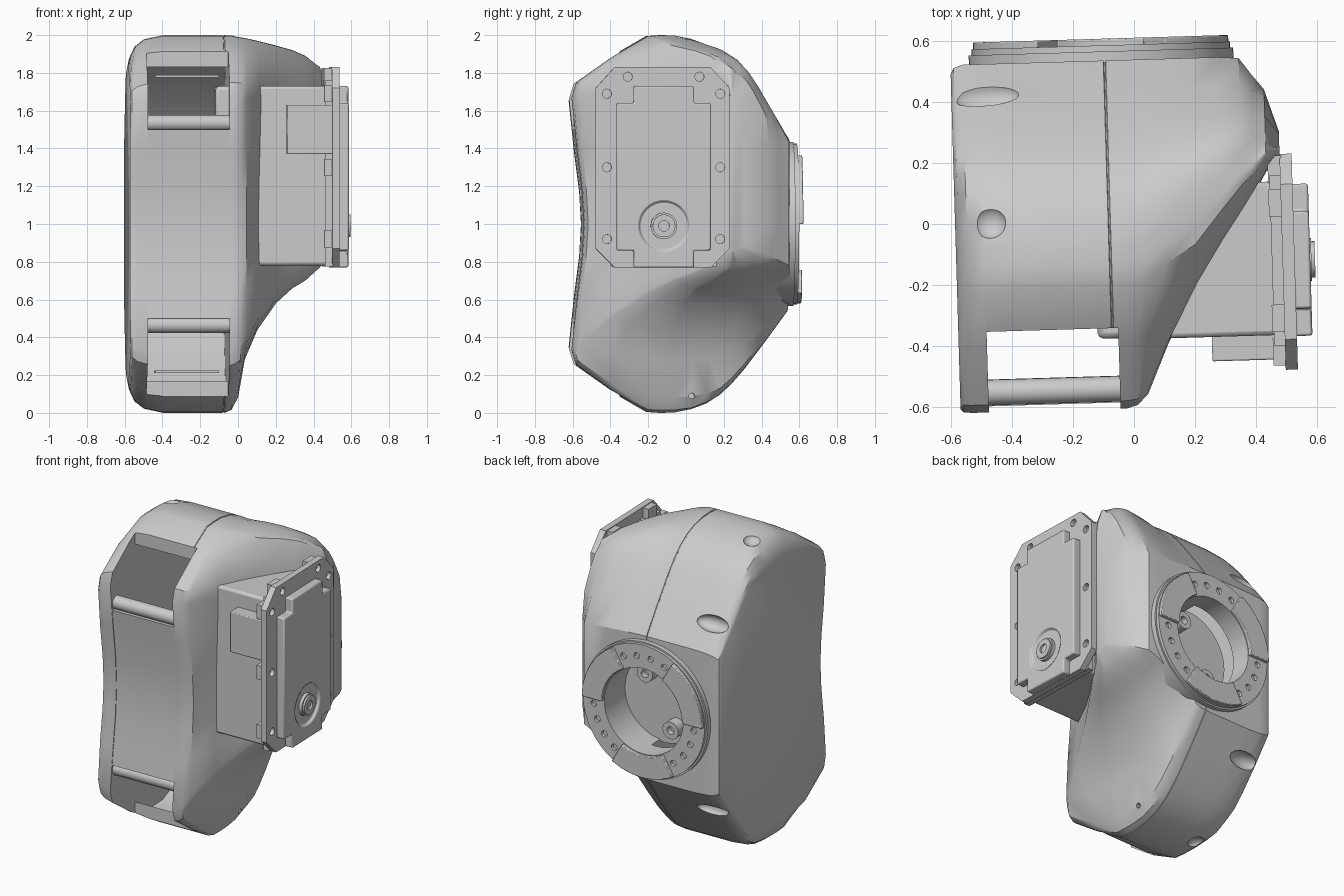
import bpy, bmesh, math
from mathutils import Matrix

if "Cube" in bpy.data.objects:
    bpy.data.objects.remove(bpy.data.objects["Cube"])


def finish(bm, name, bevel=0):
    bmesh.ops.recalc_face_normals(bm, faces=bm.faces[:])
    me = bpy.data.meshes.new(name)
    bm.to_mesh(me)
    bm.free()
    ob = bpy.data.objects.new(name, me)
    bpy.context.collection.objects.link(ob)
    if bevel:
        soften(ob, bevel)
    return ob


def soften(ob, width):
    m = ob.modifiers.new("soft_edges", 'BEVEL')
    m.width, m.segments, m.limit_method = width, 2, 'ANGLE'


def loft(name, rings, bevel=0):
    bm = bmesh.new()
    vs = [[bm.verts.new(p) for p in r] for r in rings]
    n = len(rings[0])
    for a, b in zip(vs, vs[1:]):
        for i in range(n):
            bm.faces.new((a[i], a[(i + 1) % n], b[(i + 1) % n], b[i]))
    bm.faces.new(vs[0])
    bm.faces.new(vs[-1])
    return finish(bm, name, bevel)


def prism(name, pts, axis, a, b, bevel=0):
    # axis x takes (y, z) points, axis y takes (x, z) points
    put = (lambda p, t: (t, *p)) if axis == 'x' else (lambda p, t: (p[0], t, p[1]))
    return loft(name, [[put(p, t) for p in pts] for t in (a, b)], bevel)


def box(name, x, y, z, bevel=0):
    return prism(name, [(y[0], z[0]), (y[1], z[0]), (y[1], z[1]), (y[0], z[1])], 'x', *x, bevel)


def cyl(name, c, r, axis, a, b, bevel=0, n=32):
    turn = [2 * math.pi * i / n for i in range(n)]
    pts = [(c[0] + r * math.cos(t), c[1] + r * math.sin(t)) for t in turn]
    return prism(name, pts, axis, a, b, bevel)


def ellipsoid(name, c, radii):
    bm = bmesh.new()
    mat = Matrix.Translation(c) @ Matrix.Diagonal((*radii, 1))
    bmesh.ops.create_uvsphere(bm, u_segments=24, v_segments=12, radius=1, matrix=mat)
    return finish(bm, name)


def cut(target, cutters):
    for c in cutters:
        c.hide_render = True
        m = target.modifiers.new("cut", 'BOOLEAN')
        m.operation, m.object, m.solver = 'DIFFERENCE', c, 'EXACT'
        bpy.context.view_layer.objects.active = target
        bpy.ops.object.modifier_apply(modifier=m.name)
    for c in cutters:
        bpy.data.objects.remove(c)


# Housing: side profile lofted across x, shrinking toward the motor side
profile = [(-.58, 1.75), (-.39, 1.885), (-.2, 1.995), (-.13, 2), (-.06, 1.998), (.03, 1.98), (.11, 1.95),
           (.18, 1.905), (.24, 1.85), (.31, 1.77), (.42, 1.625), (.54, 1.46), (.54, 1.0)]
lower = [(y, 2 - z) for y, z in profile[-2::-1]]
front = [(-.605, .33), (-.577, .6), (-.55, .82), (-.54, 1), (-.55, 1.18), (-.577, 1.4), (-.605, 1.67)]
profile = profile + lower + front

# x, y front, y back, z bottom, z top
stations = [(-.588, -.592, .51, .17, 1.83), (-.578, -.602, .53, .12, 1.88), (-.55, -.605, .54, .06, 1.94),
            (-.5, -.605, .54, .022, 1.978), (-.4, -.605, .54, 0, 2), (-.085, -.605, .54, 0, 2),
            (-.083, -.599, .534, .006, 1.994), (-.079, -.599, .534, .006, 1.994), (-.077, -.605, .54, 0, 2),
            (-.04, -.605, .54, .015, 1.998), (-.005, -.595, .54, .08, 1.99), (.03, -.56, .54, .28, 1.985),
            (.1, -.40, .54, .44, 1.97), (.2, -.21, .54, .58, 1.945), (.29, -.07, .54, .66, 1.92),
            (.36, .03, .535, .7, 1.89), (.4, .09, .48, .735, 1.86), (.44, .16, .43, .77, 1.83),
            (.485, .21, .29, .85, 1.72)]


def shape(x, y0, y1, z0, z1):
    # halfway between scaling and clipping keeps the sides full
    out = []
    for y, z in profile:
        ys = y0 + (y + .605) / 1.145 * (y1 - y0)
        zs = z0 + z * (1 - z0) if z < 1 else 1 + (z - 1) * (z1 - 1)
        yc, zc = min(max(y, y0), y1), min(max(z, z0), z1)
        out.append((x, (ys + yc) / 2, (zs + zc) / 2))
    return out


housing = loft("housing", [shape(*s) for s in stations])
RC = (-.092, 1.0)
collar = cyl("ring_collar", RC, .435, 'y', .46, .57, 0, 64)

# Open front pocket, rear opening and screw dimples
half = [(-.34, 2.2), (-.34, 1.83), (-.19, 1.93), (-.05, 1.93), (.15, 1.85), (.5, 1.42)]
cavity = [(-.8, 2.2)] + half + [(y, 2 - z) for y, z in reversed(half)] + [(-.8, -.2)]
cutters = [prism("pocket_cutter", cavity, 'x', -.495, -.062),
           cyl("rear_cutter", RC, .275, 'y', .34, .8, 0, 48),
           cyl("pin_cutter", (.03, .09), .015, 'x', -.03, .3, 0, 12)]
for s in (1, -1):
    cutters.append(ellipsoid("top_dimple", (-.475, .02, 1 + s * .985), (.055, .055, .04)))
    cutters.append(ellipsoid("back_dimple", (-.475, .44, 1 + s * .605), (.11, .055, .05)))
cut(housing, cutters)
cut(collar, [cyl("collar_cutter", RC, .275, 'y', .3, .8, 0, 48)])

# Rear mounting ring with three raised arcs and screw holes
ring = cyl("mounting_ring", RC, .425, 'y', .56, .59, 0, 64)
holes = [cyl("ring_cutter", RC, .275, 'y', .3, .8, 0, 48)]
for k in range(3):
    for d in (-24, -8, 8, 24):
        a = math.radians(90 + 120 * k + d)
        c = (RC[0] + .35 * math.cos(a), RC[1] + .35 * math.sin(a))
        holes.append(cyl("screw_hole", c, .02, 'y', .565, .7, 0, 16))
    arc = [math.radians(120 * k + 5 * i) for i in range(13)]
    pts = [(RC[0] + .42 * math.cos(a), RC[1] + .42 * math.sin(a)) for a in arc]
    pts += [(RC[0] + .28 * math.cos(a), RC[1] + .28 * math.sin(a)) for a in reversed(arc)]
    prism("ring_arc", pts, 'y', .585, .612, .004)
cut(ring, holes)

# Floor inside the rear opening and its screw bosses
cyl("rear_floor", RC, .285, 'y', .33, .37, 0, 48)
for c in ((-.18, .84), (0, 1.16)):
    boss = cyl("rear_boss", c, .055, 'y', .36, .44, 0, 24)
    cut(boss, [cyl("boss_cutter", c, .025, 'y', .4, .6, 0, 16)])

# Concave front panel with rounded ends
outer = [(-.585, .5), (-.57, .62), (-.545, .82), (-.537, 1), (-.545, 1.18), (-.57, 1.38), (-.585, 1.5)]
prism("front_panel", outer + [(y + .04, z) for y, z in reversed(outer)], 'x', -.5, -.055)
for s in (1, -1):
    cyl("panel_end_bar", (-.54, 1 + s * .535), .042, 'x', -.5, -.055)
    box("inner_rib", (-.44, -.1), (0, .17), sorted((1 + s * .775, 1 + s * .79)))

# Motor block, inner stub and side connector
box("motor_block", (-.05, .47), (-.365, .14), (.78, 1.73), .015)
box("motor_stub", (-.13, 0), (-.36, -.1), (1.5, 1.73), .02)
box("motor_connector", (.245, .49), (-.445, -.36), (1.37, 1.63), .005)

# Motor flange with screw holes and standoffs
octagon = [(-.48, 1.72), (-.38, 1.83), (.13, 1.83), (.23, 1.72), (.23, .87), (.13, .77), (-.38, .77), (-.48, .87)]
flange = prism("motor_flange", octagon, 'x', .485, .525)
spots = [(-.31, 1.78), (.07, 1.78)] + [(y, z) for y in (-.42, .18) for z in (.92, 1.3, 1.69)]
cut(flange, [cyl("flange_hole", c, .024, 'x', .5, .7, 0, 16) for c in spots])
for y, z in spots:
    box("motor_standoff", (.445, .49), (y - .045, y + .045), (z - .045, z + .045))
box("motor_rim", (.45, .49), (-.4, .16), (.775, 1.76))

# Motor cover with notched corners and output hub
y0, y1, z0, z1, n = -.37, .13, .77, 1.73, .09
notched = [(y0 + n, z0), (y1 - n, z0), (y1 - n, z0 + n), (y1, z0 + n), (y1, z1 - n), (y1 - n, z1 - n),
           (y1 - n, z1), (y0 + n, z1), (y0 + n, z1 - n), (y0, z1 - n), (y0, z0 + n), (y0 + n, z0 + n)]
cover = prism("motor_cover", notched, 'x', .52, .576)
HC = (-.12, .99)
cut(cover, [cyl("hub_recess_cutter", HC, .13, 'x', .56, .7)])
soften(cover, .014)
cyl("motor_hub_step", HC, .07, 'x', .55, .58)
hub = cyl("motor_hub", HC, .06, 'x', .55, .592)
cut(hub, [cyl("hub_cutter", HC, .028, 'x', .57, .7, 0, 24)])

# Smooth shading and the slight twist of the whole unit about z
bpy.ops.object.select_all(action='DESELECT')
for ob in bpy.context.scene.objects:
    ob.rotation_euler.z = math.radians(1.7)
    if ob.name.startswith("motor"):
        ob.location.y = -.014
    ob.select_set(True)
bpy.context.view_layer.objects.active = housing
bpy.ops.object.shade_smooth_by_angle(angle=math.radians(30))
